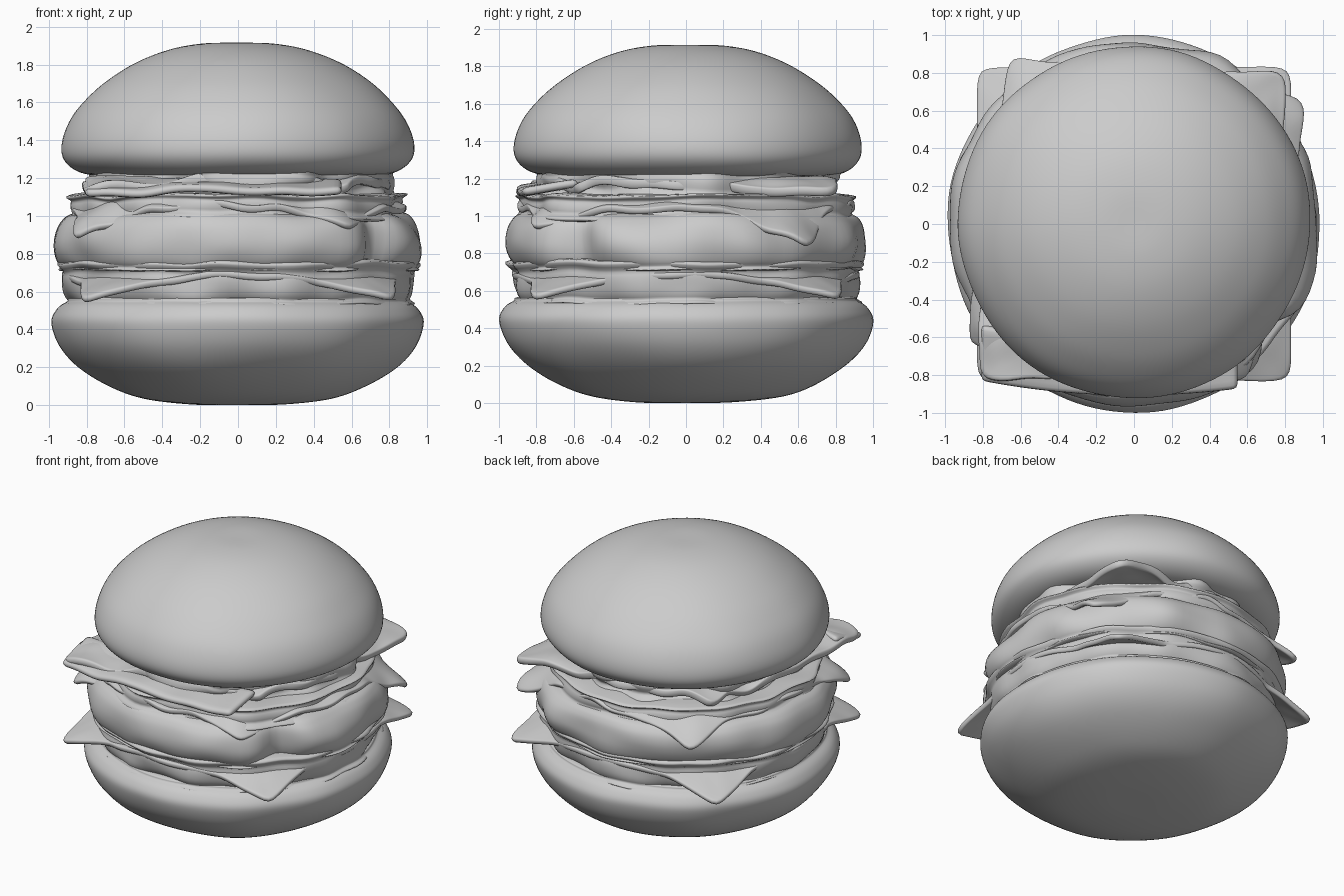
import bpy, bmesh, math
from mathutils import Vector, noise

if "Cube" in bpy.data.objects:
    bpy.data.objects.remove(bpy.data.objects["Cube"])

SEG = 120


def finish(name, bm, thickness=0.0):
    bmesh.ops.remove_doubles(bm, verts=bm.verts, dist=0.0008)
    bmesh.ops.recalc_face_normals(bm, faces=bm.faces)
    me = bpy.data.meshes.new(name)
    bm.to_mesh(me)
    bm.free()
    ob = bpy.data.objects.new(name, me)
    bpy.context.collection.objects.link(ob)
    for p in me.polygons:
        p.use_smooth = True
    if thickness:
        s = ob.modifiers.new("thickness", 'SOLIDIFY')
        s.thickness = thickness
        s.offset = 0
        b = ob.modifiers.new("soft_edge", 'SUBSURF')
        b.levels = b.render_levels = 1
    return ob


def skin(bm, rings):
    for a, b in zip(rings, rings[1:]):
        for i in range(SEG):
            j = (i + 1) % SEG
            bm.faces.new((a[i], a[j], b[j], b[i]))


def spline(pts, n=6):
    out = []
    for i in range(len(pts) - 1):
        p = [Vector(pts[min(max(k, 0), len(pts) - 1)]) for k in range(i - 1, i + 3)]
        for s in range(n):
            t = s / n
            out.append(0.5 * (2 * p[1] + (p[2] - p[0]) * t
                              + (2 * p[0] - 5 * p[1] + 4 * p[2] - p[3]) * t * t
                              + (3 * p[1] - p[0] - 3 * p[2] + p[3]) * t ** 3))
    return out + [Vector(pts[-1])]


def lathe(name, profile, rough=0.0, freq=3.0, sy=1.0, dy=0.0, dent=None):
    """Revolve a smooth profile, with optional lumps and a radial dent."""
    bm = bmesh.new()
    rings = []
    for r, z in spline(profile):
        ring = []
        for i in range(SEG):
            t = math.tau * i / SEG
            c, s = math.cos(t), math.sin(t)
            rr = max(r, 0.0)
            p = Vector((rr * c, rr * s, z))
            rr += rough * noise.noise(p * freq) * min(1, rr * 2)
            if dent:
                rr -= rr * dent(t, z)
            zz = z + rough * 0.5 * noise.noise(p * freq + Vector((7, 3, 5))) * min(1, rr)
            ring.append(bm.verts.new((rr * c, rr * s * sy + dy, zz)))
        rings.append(ring)
    skin(bm, rings)
    return finish(name, bm)


def sheet(name, half, mid, z0, corners, rot=0.0, start=0.72, power=1.4,
          sag=0.02, wave=0.02, thick=0.04):
    """Square slice; corners = (reach, drop) at 45, 135, 225, 315 degrees."""
    bm = bmesh.new()
    rings = []
    n = 16
    for k in range(n + 1):
        u = k / n
        ring = []
        for i in range(SEG):
            t = math.tau * i / SEG
            q = 1 / max(abs(math.cos(t)), abs(math.sin(t)))
            peak = (q - 1) / 0.414
            reach = drop = 0
            for ci, (cr, cd) in enumerate(corners):
                w = max(0, math.cos(t - math.radians(45 + 90 * ci))) ** 2
                reach += w * cr
                drop += w * cd
            edge = max(mid, min(half * q * reach, half * 1.39 * reach))
            r = start + (edge - start) * u
            a = t + math.radians(rot)
            p = Vector((r * math.cos(a), r * math.sin(a), z0))
            p.z -= (sag + drop * peak) * u ** power
            p.z += wave * u * noise.noise(p * 4.5)
            p.xy *= 1 + 0.6 * wave * u * noise.noise(p * 5 + Vector((2, 9, 4)))
            ring.append(bm.verts.new(p))
        rings.append(ring)
    skin(bm, rings)
    return finish(name, bm, thick)


# Buns
lathe("bottom_bun", [(0, 0.0), (0.25, 0.004), (0.5, 0.035), (0.68, 0.1),
                     (0.84, 0.2), (0.94, 0.31), (0.985, 0.43), (0.965, 0.5),
                     (0.91, 0.545), (0.8, 0.575), (0, 0.58)],
      rough=0.012, freq=2.5, sy=1.012)
lathe("top_bun", [(0, 1.24), (0.6, 1.22), (0.76, 1.215), (0.86, 1.245),
                  (0.92, 1.31), (0.925, 1.4), (0.885, 1.51), (0.81, 1.61),
                  (0.7, 1.71), (0.54, 1.81), (0.36, 1.88), (0.18, 1.912), (0, 1.915)],
      rough=0.012, freq=2.0, dy=0.012)

# Sauce and filling layers between the slices
lathe("lower_filling", [(0, 0.52), (0.85, 0.52), (0.9, 0.56), (0.925, 0.62),
                        (0.925, 0.7), (0.88, 0.77), (0, 0.78)], rough=0.04, freq=4)
lathe("upper_filling", [(0, 0.97), (0.84, 0.97), (0.88, 1.02), (0.875, 1.08),
                        (0.82, 1.12), (0, 1.13)], rough=0.05, freq=3.5)
lathe("sauce_neck", [(0, 1.08), (0.74, 1.08), (0.77, 1.15), (0.79, 1.22),
                     (0.72, 1.28), (0, 1.28)], rough=0.08, freq=4)


# Patty, pinched at the front right where the melted slice folds over
def pinch(t, z):
    d = (math.degrees(t) - 322 + 180) % 360 - 180
    lumps = 0.02 * max(0, math.cos(t)) * math.sin(t * 9 + z * 9)
    return 0.07 * math.exp(-(d / 7) ** 2) + lumps


lathe("patty", [(0, 0.72), (0.85, 0.71), (0.93, 0.74), (0.968, 0.81),
                (0.972, 0.89), (0.945, 0.965), (0.88, 1.01), (0.7, 1.03), (0, 1.03)],
      rough=0.03, freq=3.5, dent=pinch)

# Melted slices with drooping corners
sheet("lower_cheese", 0.83, 0.93, 0.715,
      [(1.0, 0.13), (1.0, 0.15), (1.0, 0.15), (1.0, 0.13)], sag=0.03, thick=0.035)
sheet("upper_cheese", 0.8, 0.89, 1.09,
      [(1.0, 0.23), (0.97, 0.14), (0.97, 0.18), (0.92, 0.12)],
      rot=-9, sag=0.04, wave=0.05, power=1.7, thick=0.035)
# Leafy slice reaching out at the front left and back right
sheet("top_slice", 0.83, 0.8, 1.19,
      [(0.98, 0.05), (0.78, 0.03), (1.0, 0.03), (0.72, 0.0)],
      sag=0.015, wave=0.06, start=0.6, thick=0.05)
# Front strip peeking out under the top bun
bm = bmesh.new()
bmesh.ops.create_grid(bm, x_segments=30, y_segments=6, size=0.5)
for v in bm.verts:
    x = -0.13 + v.co.x * 1.36
    v.co = Vector((x, -0.76 + v.co.y * 0.3 + 0.12 * x * x,
                   1.18 - 0.05 * (0.5 - v.co.y) + 0.03 * noise.noise(Vector((x * 4, v.co.y, 1)))))
finish("front_strip", bm, 0.045)
